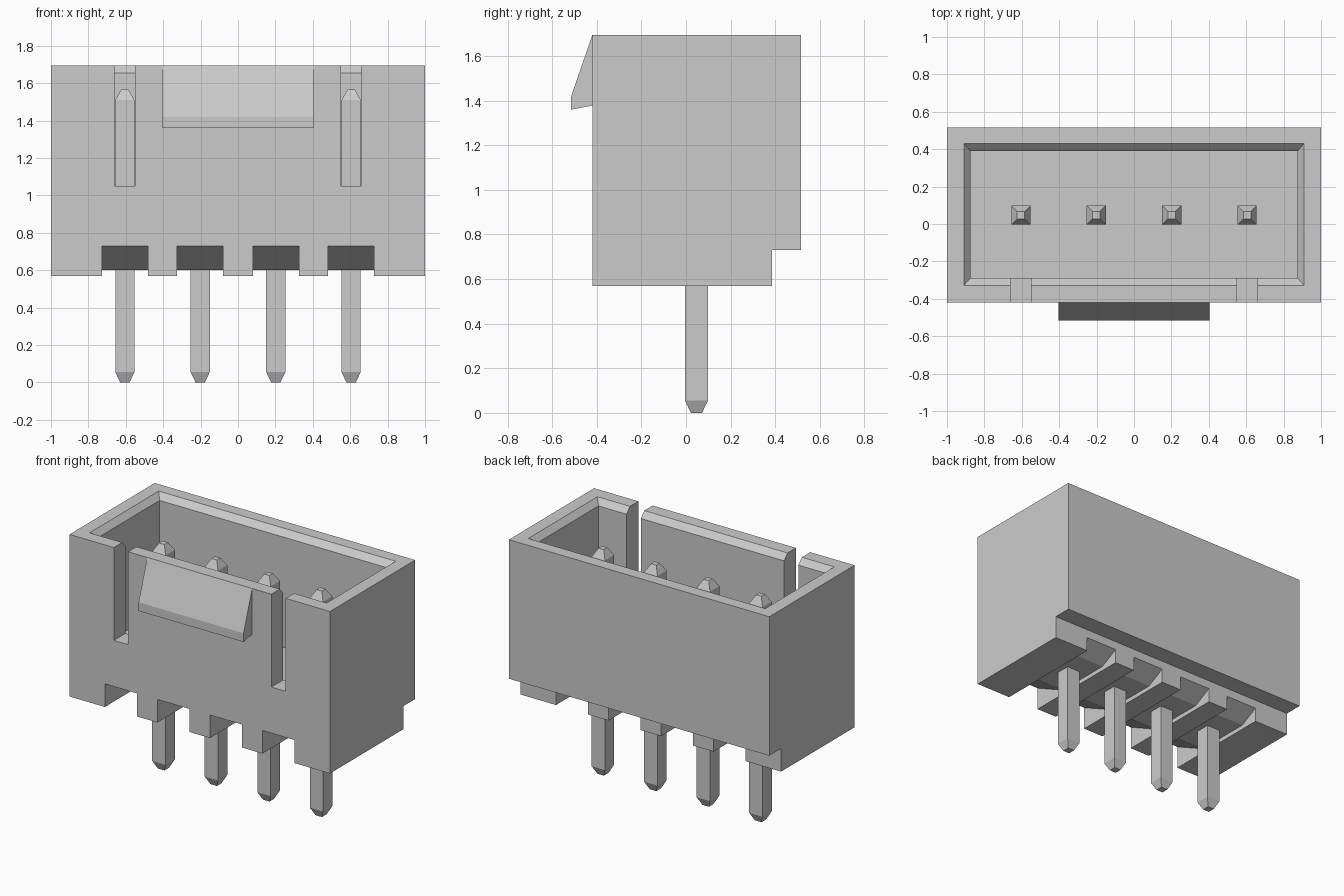
import bpy, bmesh

if "Cube" in bpy.data.objects:
    bpy.data.objects.remove(bpy.data.objects["Cube"])

PIN_X = [-0.605, -0.202, 0.202, 0.605]
TOP = 1.695


def make_object(name, bm):
    bmesh.ops.recalc_face_normals(bm, faces=bm.faces)
    mesh = bpy.data.meshes.new(name)
    bm.to_mesh(mesh)
    bm.free()
    obj = bpy.data.objects.new(name, mesh)
    bpy.context.collection.objects.link(obj)
    return obj


def extrude_x(name, profile, x0, x1):
    """Extrude a (y, z) profile along x."""
    bm = bmesh.new()
    a = [bm.verts.new((x0, y, z)) for y, z in profile]
    b = [bm.verts.new((x1, y, z)) for y, z in profile]
    bm.faces.new(a)
    bm.faces.new(b)
    n = len(a)
    for i in range(n):
        j = (i + 1) % n
        bm.faces.new((a[i], a[j], b[j], b[i]))
    return make_object(name, bm)


def loft(name, sections):
    """Stack rectangles (x0, x1, y0, y1, z) from bottom to top."""
    bm = bmesh.new()
    rings = [[bm.verts.new(p) for p in ((x0, y0, z), (x1, y0, z), (x1, y1, z), (x0, y1, z))]
             for x0, x1, y0, y1, z in sections]
    bm.faces.new(rings[0])
    bm.faces.new(rings[-1])
    for a, b in zip(rings, rings[1:]):
        for i in range(4):
            j = (i + 1) % 4
            bm.faces.new((a[i], a[j], b[j], b[i]))
    return make_object(name, bm)


def cut(target, cutter):
    cutter.hide_render = True
    mod = target.modifiers.new("cut", 'BOOLEAN')
    mod.operation = 'DIFFERENCE'
    mod.solver = 'EXACT'
    mod.object = cutter
    bpy.context.view_layer.objects.active = target
    bpy.ops.object.modifier_apply(modifier=mod.name)
    bpy.data.objects.remove(cutter)


# Housing with the stepped lower back edge
housing = extrude_x("housing", [(-0.42, 0.57), (0.385, 0.57), (0.385, 0.73),
                                (0.515, 0.73), (0.515, TOP), (-0.42, TOP)], -1, 1)

# Cavity with chamfered rim
cut(housing, loft("cavity_cutter", [
    (-0.875, 0.875, -0.29, 0.39, 0.89),
    (-0.875, 0.875, -0.29, 0.39, 1.655),
    (-0.91, 0.91, -0.328, 0.43, TOP),
    (-0.91, 0.91, -0.328, 0.43, 1.8)]))

# Two key slots in the front wall
for x in (PIN_X[0], PIN_X[-1]):
    cut(housing, loft("slot_cutter", [(x - 0.055, x + 0.055, -0.5, -0.2, z) for z in (1.05, 1.9)]))

# Channels under the base, one per pin, with sloping ceilings
channel = [(-0.47, 0.5), (-0.47, 0.73), (-0.42, 0.73), (-0.16, 0.60),
           (0.25, 0.60), (0.385, 0.67), (0.42, 0.67), (0.42, 0.5)]
for x in PIN_X:
    cut(housing, extrude_x("channel_cutter", channel, x - 0.123, x + 0.123))

# Wedge latch on the front wall
extrude_x("latch_wedge", [(-0.42, TOP), (-0.515, 1.42), (-0.515, 1.36), (-0.42, 1.378)], -0.403, 0.403)

# Square pins with tapered ends
for i, x in enumerate(PIN_X):
    loft(f"pin_{i + 1}", [(x - h, x + h, 0.047 - h, 0.047 + h, z)
                          for h, z in ((0.025, 0), (0.051, 0.055), (0.051, 1.51), (0.02, 1.565))])
